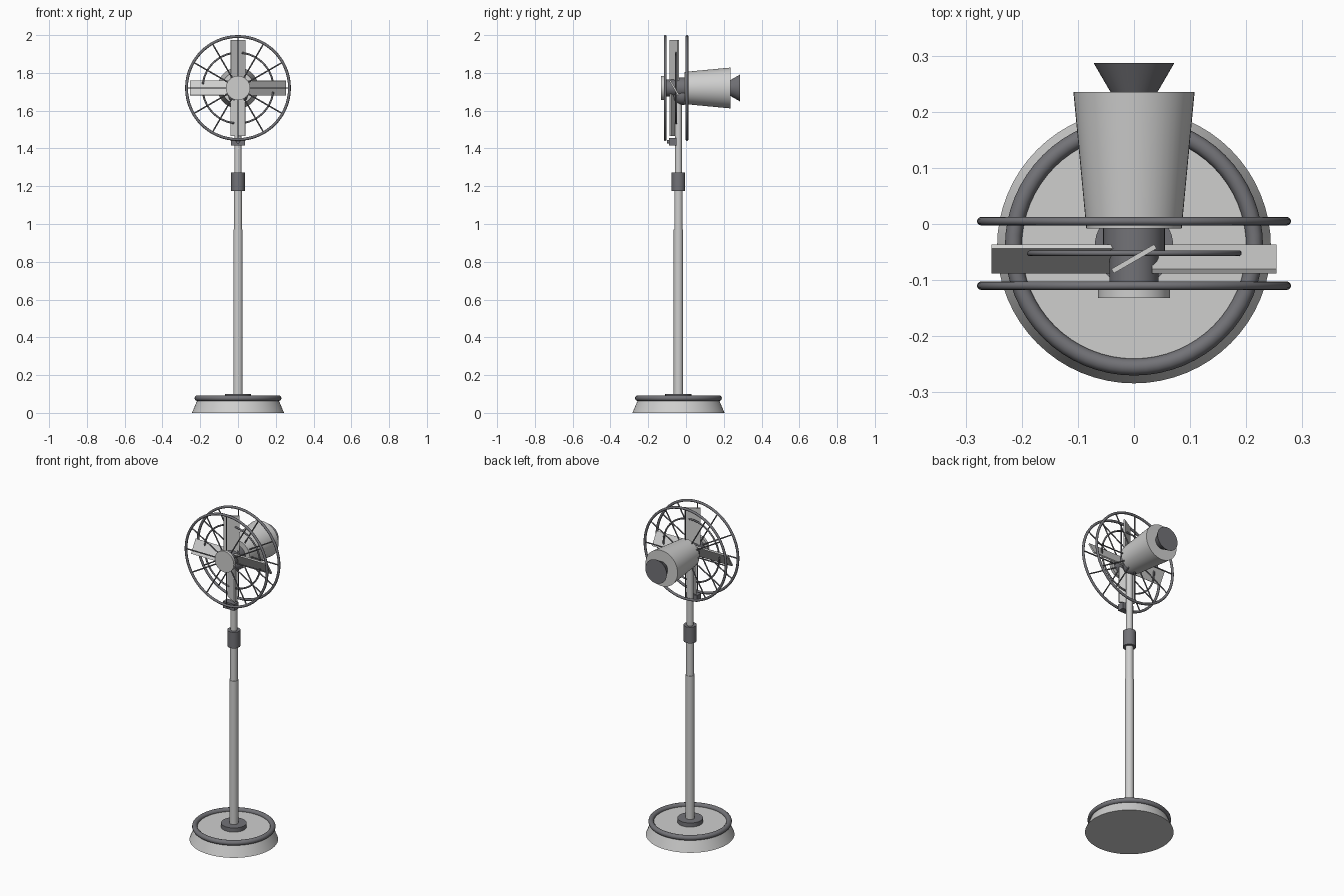
import bpy, math
from mathutils import Matrix, Vector

if "Cube" in bpy.data.objects:
    bpy.data.objects.remove(bpy.data.objects["Cube"])

def material(name, c):
    m = bpy.data.materials.new(name)
    m.diffuse_color = (*c, 1)
    m.use_nodes = True
    m.node_tree.nodes["Principled BSDF"].inputs["Base Color"].default_value = m.diffuse_color
    return m

LIGHT = material("light_grey", (0.62, 0.62, 0.615))
DARK = material("dark_grey", (0.17, 0.17, 0.185))
PY = -0.04      # pole axis
FZ = 1.72       # fan axis height

def finish(name, mat, smooth=True):
    o = bpy.context.object
    o.name = name
    o.data.materials.append(mat)
    if smooth:
        bpy.ops.object.shade_smooth_by_angle(angle=math.radians(40))
    return o

def cone(name, mat, a, b, r1, r2=None, n=48):
    """Tapered cylinder from point a to point b."""
    a, b = Vector(a), Vector(b)
    d = b - a
    bpy.ops.mesh.primitive_cone_add(
        vertices=n, radius1=r1, radius2=r1 if r2 is None else r2, depth=d.length,
        location=(a + b) / 2, rotation=d.to_track_quat('Z', 'Y').to_euler())
    return finish(name, mat)

def ring(name, mat, loc, major, minor, upright=True):
    bpy.ops.mesh.primitive_torus_add(
        major_radius=major, minor_radius=minor, major_segments=64, minor_segments=12,
        location=loc, rotation=(math.pi / 2 if upright else 0, 0, 0))
    return finish(name, mat)

def box(name, mat, matrix, size):
    bpy.ops.mesh.primitive_cube_add(size=1)
    o = finish(name, mat, False)
    o.data.transform(matrix @ Matrix.Diagonal((*size, 1)))
    return o

# Base
cone("base", LIGHT, (0, PY, 0), (0, PY, 0.075), 0.244, 0.212, 64)
ring("base_ring", DARK, (0, PY, 0.078), 0.215, 0.015, False)
cone("base_collar", DARK, (0, PY, 0.07), (0, PY, 0.1), 0.07)

# Telescopic pole
cone("lower_pole", LIGHT, (0, PY, 0.09), (0, PY, 0.97), 0.025, 0.025, 32)
cone("middle_pole", LIGHT, (0, PY, 0.96), (0, PY, 1.2), 0.022, 0.022, 32)
cone("height_collar", DARK, (0, PY, 1.175), (0, PY, 1.273), 0.036, 0.036, 32)
cone("upper_pole", LIGHT, (0, PY, 1.26), (0, PY, 1.67), 0.019, 0.019, 32)

# Control box with knob
box("control_box", DARK, Matrix.Translation((0, -0.07, 1.435)), (0.076, 0.04, 0.04))
cone("control_knob", DARK, (0, -0.085, 1.435), (0, -0.1, 1.435), 0.01, 0.01, 20)

# Tilt joint under the motor
bpy.ops.mesh.primitive_uv_sphere_add(segments=32, ring_count=16, radius=0.05,
                                     location=(0, -0.018, 1.68))
finish("tilt_joint", DARK)

# Motor housing and rear cap
cone("motor_housing", LIGHT, (0, -0.008, FZ), (0, 0.235, FZ), 0.085, 0.108)
cone("rear_cap", DARK, (0, 0.232, FZ), (0, 0.287, FZ), 0.04, 0.072)

# Hub
cone("hub_rear", DARK, (0, -0.005, FZ), (0, -0.05, FZ), 0.055)
cone("hub_front", DARK, (0, -0.045, FZ), (0, -0.117, FZ), 0.044)
cone("hub_cap", LIGHT, (0, -0.115, FZ), (0, -0.132, FZ), 0.064)

# Four pitched blades
for i in range(4):
    m = (Matrix.Translation((0, -0.062, FZ)) @ Matrix.Rotation(i * math.pi / 2, 4, 'Y')
         @ Matrix.Translation((0, 0, 0.143)) @ Matrix.Rotation(math.radians(30), 4, 'Z'))
    box(f"blade_{i + 1}", LIGHT, m, (0.088, 0.009, 0.222))

# Guard rings and radial wires
ring("blade_ring", DARK, (0, -0.052, FZ), 0.187, 0.005)
for side, y in (("front", -0.11), ("rear", 0.005)):
    ring(f"{side}_guard_ring", DARK, (0, y, FZ), 0.2725, 0.0075)
    for i in range(12):
        t = i * math.pi / 6
        d = Vector((math.cos(t), 0, math.sin(t)))
        c = Vector((0, y, FZ))
        cone(f"{side}_guard_wire_{i + 1}", DARK, c + d * 0.035, c + d * 0.272, 0.0038, 0.0038, 10)
